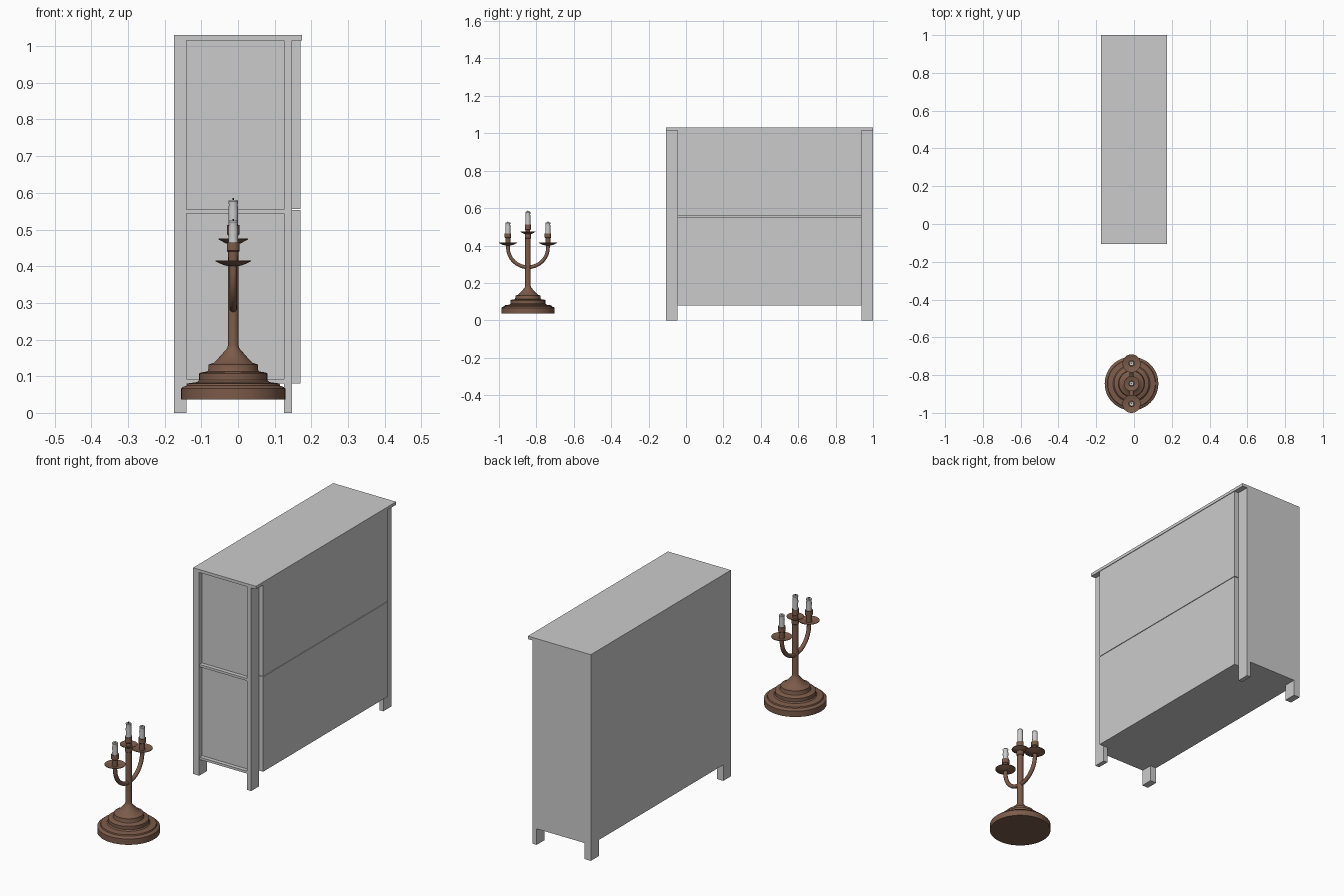
import bpy, math
from mathutils import Vector

if "Cube" in bpy.data.objects:
    bpy.data.objects.remove(bpy.data.objects["Cube"])


def material(name, rgb):
    m = bpy.data.materials.new(name)
    m.diffuse_color = (*rgb, 1)
    m.use_nodes = True
    m.node_tree.nodes["Principled BSDF"].inputs["Base Color"].default_value = m.diffuse_color
    return m


BROWN = material("bronze_brown", (0.2, 0.105, 0.068))
WAX = material("wax", (0.8, 0.8, 0.8))
WICK = material("wick_dark", (0.06, 0.05, 0.05))


def mesh_object(name, verts, faces, mat=None):
    me = bpy.data.meshes.new(name)
    me.from_pydata(verts, [], faces)
    ob = bpy.data.objects.new(name, me)
    bpy.context.collection.objects.link(ob)
    if mat:
        me.materials.append(mat)
    return ob


def box(name, x0, x1, y0, y1, z0, z1):
    v = [(x, y, z) for x in (x0, x1) for y in (y0, y1) for z in (z0, z1)]
    f = [(0, 1, 3, 2), (4, 6, 7, 5), (0, 4, 5, 1), (2, 3, 7, 6), (0, 2, 6, 4), (1, 5, 7, 3)]
    return mesh_object(name, v, f)


def smooth(ob, deg=35):
    bpy.ops.object.select_all(action='DESELECT')
    ob.select_set(True)
    bpy.context.view_layer.objects.active = ob
    bpy.ops.object.shade_smooth_by_angle(angle=math.radians(deg))


def lathe(name, cx, cy, profile, mat, n=32):
    """Revolve (radius, z) points, listed bottom to top, with closed ends."""
    v, f = [], []
    for r, z in profile:
        for i in range(n):
            a = 2 * math.pi * i / n
            v.append((cx + r * math.cos(a), cy + r * math.sin(a), z))
    for k in range(len(profile) - 1):
        for i in range(n):
            j = (i + 1) % n
            f.append((k * n + i, k * n + j, (k + 1) * n + j, (k + 1) * n + i))
    f.append(tuple(reversed(range(n))))
    f.append(tuple((len(profile) - 1) * n + i for i in range(n)))
    ob = mesh_object(name, v, f, mat)
    smooth(ob)
    return ob


def tube(name, path, radius, mat, n=14):
    """Sweep a circle along a path lying in a plane of constant x."""
    v, f = [], []
    side = Vector((1, 0, 0))
    for k, p in enumerate(path):
        t = (path[min(k + 1, len(path) - 1)] - path[max(k - 1, 0)]).normalized()
        up = side.cross(t)
        for i in range(n):
            a = 2 * math.pi * i / n
            v.append(p + radius * (math.cos(a) * side + math.sin(a) * up))
    for k in range(len(path) - 1):
        for i in range(n):
            j = (i + 1) % n
            f.append((k * n + i, k * n + j, (k + 1) * n + j, (k + 1) * n + i))
    f.append(tuple(reversed(range(n))))
    f.append(tuple((len(path) - 1) * n + i for i in range(n)))
    ob = mesh_object(name, v, f, mat)
    smooth(ob)


# ---- cabinet: its doors face +x ----
XL, XR = -0.174, 0.147          # carcass
XLI, XRI = -0.140, 0.125        # inner edges of the posts
Y0, Y1 = -0.106, 1.0
Y0I, Y1I = -0.046, 0.937
ZB, ZT, ZM = 0.08, 1.015, 0.555

# corner posts running down into feet
for xs, xa, xb in (("back", XL, XLI), ("front", XRI, XR)):
    for ys, ya, yb in (("near", Y0, Y0I), ("far", Y1I, Y1)):
        box(f"{xs}_{ys}_post", xa, xb, ya, yb, 0, ZT)
box("cabinet_top", XL, 0.174, Y0, Y1, ZT, 1.03)
# flush back, plain far end, recessed near end
box("back_panel", XL, XL + 0.016, Y0I, Y1I, ZB, ZT)
box("far_end_panel", XLI, XRI, Y1 - 0.016, Y1, ZB, ZT)
box("near_end_panel", XLI, XRI, Y0 + 0.022, Y0 + 0.036, ZB, ZT)
# bottom board and near-end rails
box("bottom_board", XLI, XRI, Y0 + 0.002, Y1 - 0.016, ZB, ZB + 0.012)
box("bottom_infill", XL + 0.016, XR, Y0I, Y1I, ZB, ZB + 0.012)
box("middle_rail", XLI, XRI, Y0 + 0.002, Y0 + 0.022, ZM - 0.012, ZM)
# two stacked door fronts with a hairline gap
box("lower_door", XR, 0.171, Y0I, Y1I, ZB, ZM - 0.0015)
box("upper_door", XR, 0.171, Y0I, Y1I, ZM + 0.0015, ZT)

# ---- candle holder ----
CX, CY, ARM = -0.013, -0.845, 0.107

# stepped round foot and stem
lathe("foot_and_stem", CX, CY, [
    (0.142, 0.037), (0.142, 0.066), (0.137, 0.071), (0.128, 0.074), (0.126, 0.08),
    (0.098, 0.084), (0.093, 0.09), (0.093, 0.107), (0.089, 0.110), (0.070, 0.113),
    (0.068, 0.118), (0.067, 0.132), (0.052, 0.137), (0.036, 0.154), (0.016, 0.177),
    (0.0145, 0.185), (0.0145, 0.438), (0.017, 0.441), (0.017, 0.468)], BROWN, 48)


def dish(name, y, z, r):
    lathe(name, CX, y, [(0.014, z - 0.010), (r * 0.55, z - 0.007), (r, z + 0.003),
                        (r, z + 0.005), (r * 0.55, z - 0.002), (0.012, z - 0.003)], BROWN)


def candle(name, y, z0, z1):
    h = z1 - z0
    lathe(name, CX, y, [(0.0135, z0), (0.0125, z0 + 0.25 * h), (0.0135, z0 + 0.5 * h),
                        (0.012, z0 + 0.75 * h), (0.0135, z1 - 0.009), (0.011, z1 - 0.005),
                        (0.005, z1 - 0.007)], WAX, 16)
    lathe(name + "_wick", CX, y, [(0.002, z1 - 0.008), (0.0015, z1)], WICK, 8)


# centre light
dish("centre_dish", CY, 0.470, 0.040)
lathe("centre_socket", CX, CY, [(0.012, 0.465), (0.012, 0.482), (0.0165, 0.486),
                                (0.0165, 0.512)], BROWN)
candle("centre_candle", CY, 0.512, 0.586)

# side lights
for side, s in (("near", -1), ("far", 1)):
    y = CY + s * ARM
    dish(f"{side}_dish", y, 0.410, 0.048)
    lathe(f"{side}_socket", CX, y, [(0.013, 0.404), (0.014, 0.440), (0.0175, 0.443),
                                    (0.0175, 0.465)], BROWN)
    candle(f"{side}_candle", y, 0.465, 0.529)

# one U-shaped arm passing through the stem
arc = [Vector((CX, CY - ARM, 0.404))]
for i in range(33):
    a = math.pi + math.pi * i / 32
    arc.append(Vector((CX, CY + ARM * math.cos(a), 0.390 + 0.106 * math.sin(a))))
arc.append(Vector((CX, CY + ARM, 0.404)))
tube("curved_arm", arc, 0.010, BROWN)
